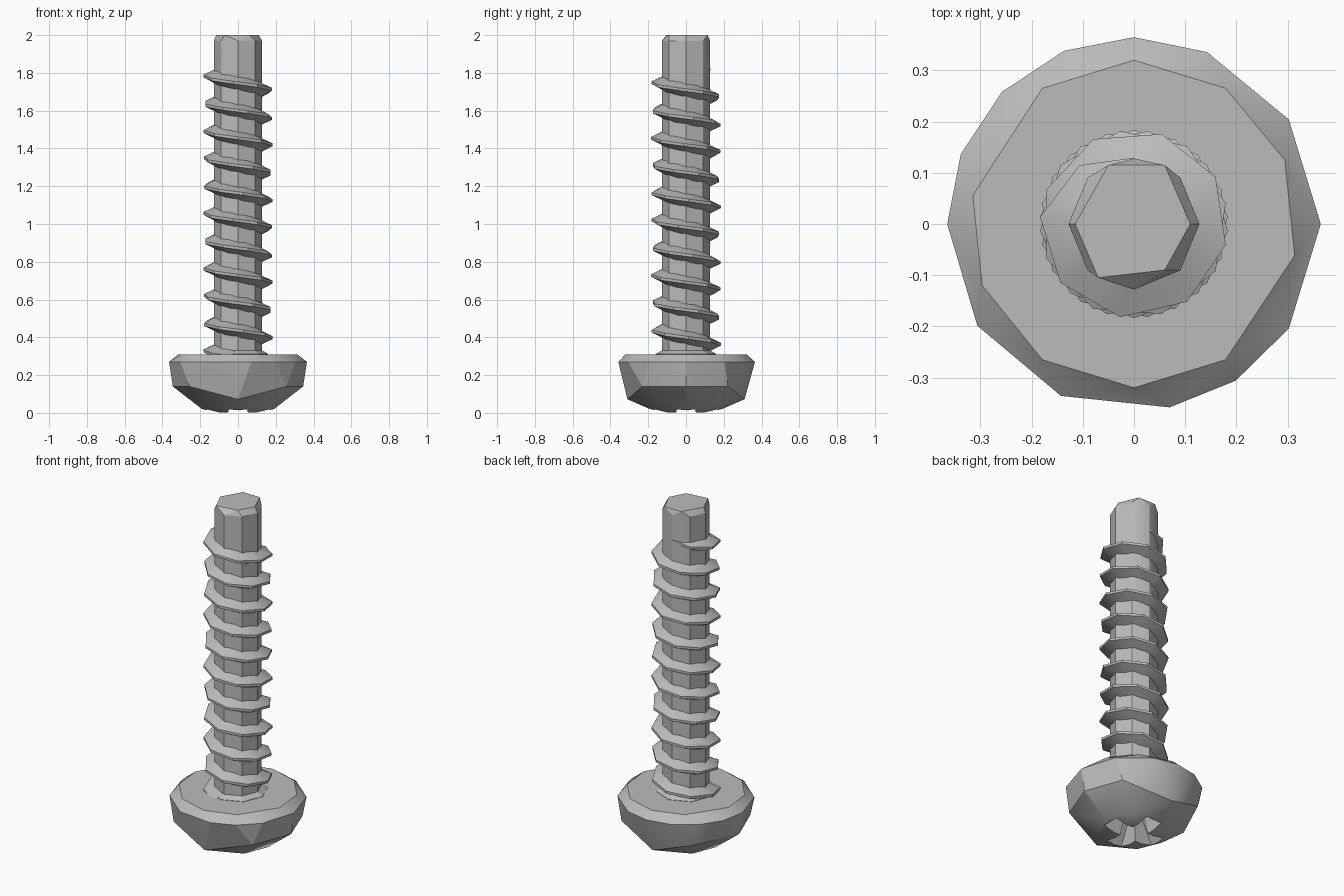
import bpy, bmesh
from math import sin, cos, radians, pi

if "Cube" in bpy.data.objects:
    bpy.data.objects.remove(bpy.data.objects["Cube"], do_unlink=True)

steel = bpy.data.materials.new("grey steel")
steel.use_nodes = True
GREY = (0.5, 0.5, 0.5, 1)
steel.diffuse_color = GREY
steel.node_tree.nodes["Principled BSDF"].inputs["Base Color"].default_value = GREY


def finish(name, bm):
    bmesh.ops.recalc_face_normals(bm, faces=bm.faces)
    mesh = bpy.data.meshes.new(name)
    bm.to_mesh(mesh)
    bm.free()
    mesh.materials.append(steel)
    obj = bpy.data.objects.new(name, mesh)
    bpy.context.collection.objects.link(obj)
    return obj


def ring(radius, z, angles):
    return [(radius * cos(radians(a)), radius * sin(radians(a)), z) for a in angles]


def evenly(count, start=0):
    return [start + 360 * i / count for i in range(count)]


def hull(name, points):
    bm = bmesh.new()
    for p in points:
        bm.verts.new(p)
    bmesh.ops.convex_hull(bm, input=bm.verts)
    bmesh.ops.dissolve_limit(bm, angle_limit=radians(1), verts=bm.verts, edges=bm.edges)
    return finish(name, bm)


def shade(obj, angle=30):
    bpy.ops.object.select_all(action="DESELECT")
    obj.select_set(True)
    bpy.context.view_layer.objects.active = obj
    bpy.ops.object.shade_smooth_by_angle(angle=radians(angle))


# Coarse domed head, flat on its upper side
head = hull("head",
            ring(0.32, 0.31, [90, 56, 23, -11, -56, -90, -124, -158, 170, 124])
            + ring(0.365, 0.27, [0, 34, 67, 90, 112, 135, 158, 180, 213, 247, 281, 303, 326])
            + ring(0.345, 0.14, [0, 40, 130, 180, 222, 318])
            + ring(0.31, 0.072, [90, 270])
            + ring(0.19, 0.02, evenly(8))
            + ring(0.11, 0.002, evenly(8, 22)))


# Cross recess: two tapered wedges cut from the underside
def wedge(name, along_x):
    points = []
    for length, width, z in ((0.19, 0.055, -0.02), (0.07, 0.03, 0.16)):
        for sx in (-1, 1):
            for sy in (-1, 1):
                a, b = sx * length, sy * width
                points.append((a, b, z) if along_x else (b, a, z))
    return hull(name, points)


for along_x in (True, False):
    cutter = wedge("recess_cutter", along_x)
    cutter.hide_render = True
    cut = head.modifiers.new("recess", "BOOLEAN")
    cut.operation = "DIFFERENCE"
    cut.solver = "EXACT"
    cut.object = cutter
    bpy.ops.object.select_all(action="DESELECT")
    head.select_set(True)
    bpy.context.view_layer.objects.active = head
    bpy.ops.object.modifier_apply(modifier=cut.name)
    bpy.data.objects.remove(cutter, do_unlink=True)
shade(head, 25)

# Neck where the shank meets the head
shade(hull("neck", ring(0.16, 0.3, evenly(8)) + ring(0.16, 0.312, evenly(8))
           + ring(0.12, 0.335, evenly(8))), 20)

# Shank with a faceted, slightly chamfered tip
tip = [(-0.115, 0), (-0.05, 0.115), (0.06, 0.115), (0.11, 0), (0.06, -0.09), (-0.07, -0.105)]
shade(hull("shank", ring(0.128, 0.25, evenly(8)) + ring(0.128, 1.97, evenly(8))
           + [(x, y, 2.0) for x, y in tip]), 20)

# Helical thread, descending anticlockwise from just below the tip
PITCH, PER_TURN, TURNS = 0.1455, 8.4, 10.5
steps = int(PER_TURN * TURNS)
bm = bmesh.new()
rows = []
for i in range(steps + 1):
    turn = i / PER_TURN
    angle = pi / 2 + 2 * pi * turn
    z = 1.818 - PITCH * turn
    grow = min(1, 0.35 + 0.65 * i / 2)
    crest = 0.1 + 0.084 * grow
    profile = ((0.1, 0.045 * grow), (crest, 0.007), (crest, -0.007), (0.1, -0.045 * grow))
    rows.append([bm.verts.new((r * cos(angle), r * sin(angle), z + dz)) for r, dz in profile])
for a, b in zip(rows, rows[1:]):
    for k in range(4):
        n = (k + 1) % 4
        bm.faces.new((a[k], a[n], b[n], b[k]))
bm.faces.new(rows[0])
bm.faces.new(rows[-1][::-1])
shade(finish("thread", bm), 30)
